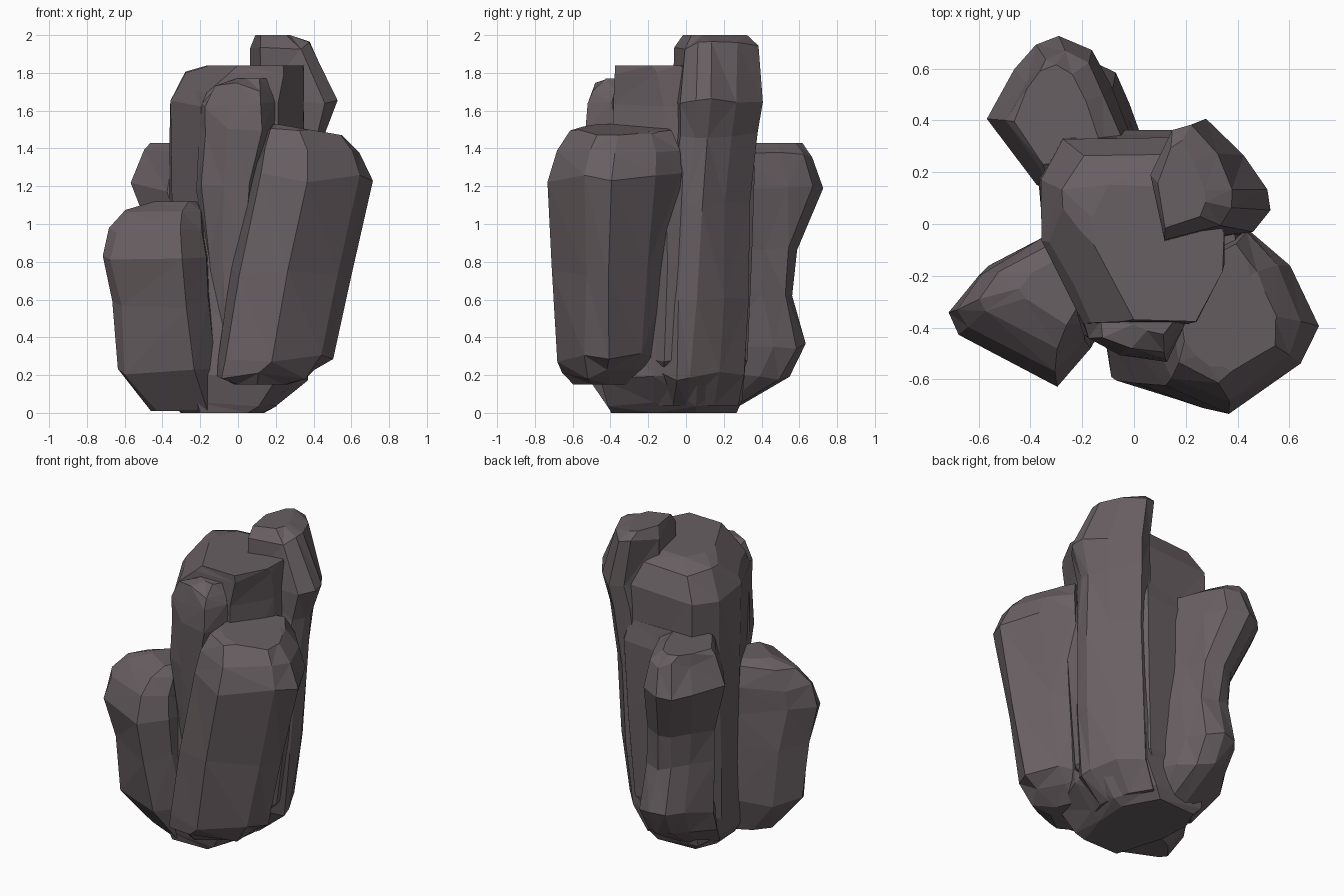
import bpy, bmesh, random

random.seed(4)
stone = bpy.data.materials.new("dark mauve stone")
stone.diffuse_color = (0.14, 0.115, 0.122, 1)


def column(name, outline, levels, cuts=(), jitter=0.01):
    """Faceted rock column: one outline stretched to the bounds (z, x0, x1, y0, y1) of each level,
    then chipped by planes given as (point, outward normal)."""
    xs, ys = zip(*outline)
    ax, bx, ay, by = min(xs), max(xs), min(ys), max(ys)
    bm = bmesh.new()
    rings = []
    for i, (z, x0, x1, y0, y1) in enumerate(levels):
        inner = 0 < i < len(levels) - 1
        ring = []
        for x, y in outline:
            dz = random.uniform(-3, 2) * jitter if inner else 0
            ring.append(bm.verts.new((
                x0 + (x - ax) / (bx - ax) * (x1 - x0) + random.uniform(-1, 1) * jitter,
                y0 + (y - ay) / (by - ay) * (y1 - y0) + random.uniform(-1, 1) * jitter,
                z + dz)))
        rings.append(ring)
    n = len(outline)
    for lo, hi in zip(rings, rings[1:]):
        for k in range(n):
            j = (k + 1) % n
            bm.faces.new((lo[k], lo[j], hi[j], hi[k]))
    bm.faces.new(rings[0])
    bm.faces.new(rings[-1])
    bmesh.ops.triangulate(bm, faces=bm.faces[:], quad_method='SHORT_EDGE')
    for co, normal in cuts:
        cut = bmesh.ops.bisect_plane(bm, geom=bm.verts[:] + bm.edges[:] + bm.faces[:],
                                     plane_co=co, plane_no=normal, clear_outer=True)
        rim = [e for e in cut["geom_cut"] if isinstance(e, bmesh.types.BMEdge)]
        bmesh.ops.contextual_create(bm, geom=rim)
    bmesh.ops.recalc_face_normals(bm, faces=bm.faces[:])
    me = bpy.data.meshes.new(name)
    bm.to_mesh(me)
    bm.free()
    me.materials.append(stone)
    ob = bpy.data.objects.new(name, me)
    bpy.context.collection.objects.link(ob)


# central column, carries the base
column("central_column",
       [(-.37, .18), (-.28, .33), (.18, .34), (.35, .1), (.34, -.12), (.22, -.37), (-.19, -.37), (-.35, -.05)],
       [(0, -.3, .13, -.39, .27), (.06, -.35, .2, -.42, .29), (.2, -.36, .33, -.45, .32),
        (.5, -.36, .36, -.41, .33), (1.1, -.36, .35, -.38, .34), (1.64, -.37, .35, -.38, .34),
        (1.79, -.28, .35, -.38, .27), (1.84, -.17, .34, -.37, .15)],
       cuts=[((0, -.37, 1.84), (-.075, -.04, .089))])

# inner core that fills the clefts between the columns
column("core",
       [(-.2, -.35), (.3, -.3), (.46, -.1), (.42, .1), (.2, .37), (-.2, .37)],
       [(.08, -.2, .15, -.3, .25), (.3, -.2, .37, -.35, .32), (.8, -.2, .42, -.35, .35),
        (1.3, -.2, .44, -.35, .36), (1.43, -.2, .4, -.3, .33)])

# tallest column at the back right
column("back_right_column",
       [(.05, .18), (.18, .37), (.28, .4), (.43, .27), (.52, .13), (.52, .05), (.46, -.03), (.12, -.09)],
       [(.04, -.02, .2, -.2, .27), (.2, 0, .36, -.2, .31), (.6, 0, .41, -.18, .33),
        (1.1, .03, .43, -.14, .34), (1.48, .06, .46, -.09, .37), (1.65, .06, .52, -.08, .4),
        (1.95, .07, .37, -.07, .39), (2.0, .09, .27, -.02, .32)])

# big leaning column at the front right
column("front_right_column",
       [(.71, -.38), (.65, -.53), (.37, -.73), (.12, -.62), (.08, -.42), (.18, -.12), (.45, -.02), (.6, -.16)],
       [(.15, -.02, .26, -.6, -.2), (.21, -.12, .4, -.66, -.17), (.3, -.11, .5, -.69, -.13),
        (.75, -.03, .59, -.71, -.09), (1.25, .08, .71, -.73, -.03), (1.4, .12, .65, -.69, -.04),
        (1.5, .15, .55, -.61, -.08), (1.53, .18, .38, -.5, -.2)],
       cuts=[((.2, -.5, 1.53), (.17, 0, 1))])

# shorter column at the front left
column("front_left_column",
       [(-.72, -.35), (-.62, -.19), (-.35, -.05), (-.15, -.2), (-.18, -.48), (-.31, -.62), (-.68, -.42)],
       [(.01, -.46, -.04, -.4, -.05), (.22, -.63, -.08, -.55, -.02), (.58, -.66, -.12, -.6, -.03),
        (.82, -.71, -.14, -.62, -.05), (.97, -.68, -.16, -.57, -.06), (1.08, -.6, -.17, -.48, -.08),
        (1.12, -.44, -.2, -.38, -.12)])

# slim column against the front
column("front_slim_column",
       [(-.2, -.36), (-.18, -.44), (-.05, -.5), (.12, -.53), (.2, -.38), (.1, -.2), (-.15, -.2)],
       [(.2, -.12, .06, -.44, -.2), (.8, -.16, .08, -.47, -.2), (1.2, -.22, .14, -.51, -.2),
        (1.5, -.2, .2, -.53, -.2), (1.63, -.19, .19, -.53, -.22), (1.73, -.13, .17, -.5, -.24),
        (1.77, -.02, .16, -.42, -.27)])

# waisted column at the back left
column("back_left_column",
       [(-.57, .42), (-.47, .6), (-.38, .7), (-.28, .73), (-.15, .68), (-.08, .55), (.05, .25), (-.38, .18)],
       [(.03, -.34, .05, 0, .28), (.2, -.42, .1, .08, .54), (.35, -.43, .1, .1, .63),
        (.65, -.42, .08, .1, .56), (.87, -.43, .05, .1, .58), (1.2, -.56, .03, .16, .73),
        (1.38, -.49, -.02, .18, .67), (1.43, -.46, -.12, .22, .61)])
